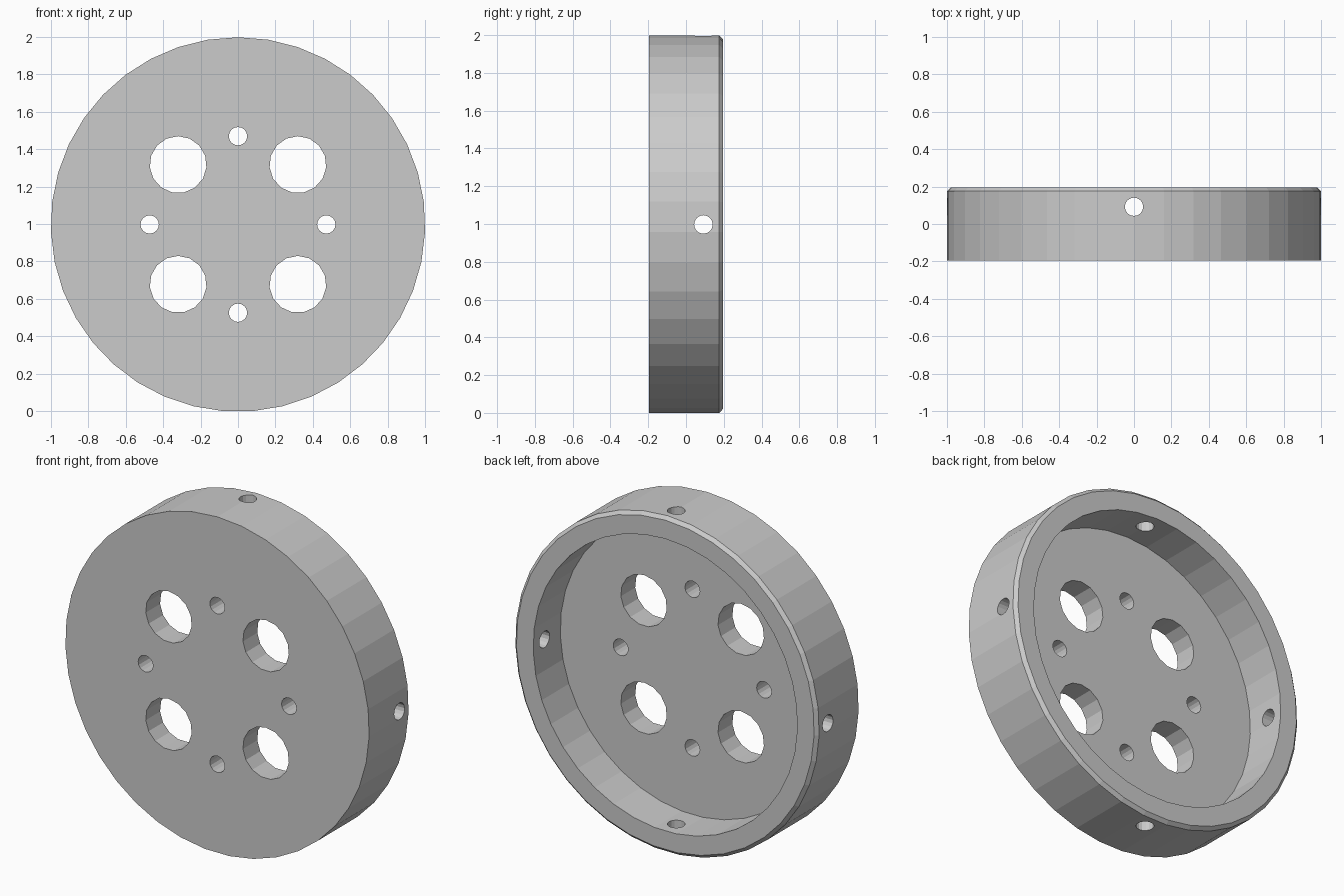
import bpy, bmesh, math
from mathutils import Matrix, Vector

if "Cube" in bpy.data.objects:
    bpy.data.objects.remove(bpy.data.objects["Cube"])

SIDES = 39
R = 1.0008
ZC = R * math.cos(math.pi / SIDES)      # flat facet rests on the ground

grey = bpy.data.materials.new("plain grey")
grey.diffuse_color = (0.6, 0.6, 0.6, 1)
grey.use_nodes = True
grey.node_tree.nodes["Principled BSDF"].inputs["Base Color"].default_value = grey.diffuse_color


def make_object(name, bm):
    bmesh.ops.recalc_face_normals(bm, faces=bm.faces)
    mesh = bpy.data.meshes.new(name)
    bm.to_mesh(mesh)
    bm.free()
    mesh.materials.append(grey)
    obj = bpy.data.objects.new(name, mesh)
    bpy.context.collection.objects.link(obj)
    return obj


# Dish body: lathed cup profile (radius, y), open at the back with a chamfered rim
profile = [(R, -0.195), (R, 0.176), (R - 0.02, 0.195), (0.87, 0.195), (0.87, -0.06)]
bm = bmesh.new()
rings = []
for r, y in profile:
    ring = []
    for k in range(SIDES):
        a = 2 * math.pi * k / SIDES
        ring.append(bm.verts.new((r * math.sin(a), y, ZC + r * math.cos(a))))
    rings.append(ring)
for lo, hi in zip(rings, rings[1:]):
    for k in range(SIDES):
        n = (k + 1) % SIDES
        bm.faces.new((lo[k], lo[n], hi[n], hi[k]))
bm.faces.new(rings[0])
bm.faces.new(rings[-1])
body = make_object("flange_cup", bm)

# Hole cutters
bm = bmesh.new()


def drill(center, radius, depth, sides, rotation):
    bmesh.ops.create_cone(bm, cap_ends=True, segments=sides, radius1=radius,
                          radius2=radius, depth=depth,
                          matrix=Matrix.Translation(center) @ rotation)


along_y = Matrix.Rotation(math.pi / 2, 4, 'X')
along_x = Matrix.Rotation(math.pi / 2, 4, 'Y')
along_z = Matrix.Identity(4)

# Four large holes through the plate
for sx in (-1, 1):
    for sz in (-1, 1):
        drill(Vector((0.32 * sx, -0.13, ZC + 0.32 * sz)), 0.152, 0.3, 15, along_y)

# Four small plate holes and four radial holes through the rim
for dx, dz in ((1, 0), (-1, 0), (0, 1), (0, -1)):
    drill(Vector((0.472 * dx, -0.13, ZC + 0.472 * dz)), 0.049, 0.3, 16, along_y)
    drill(Vector((0.94 * dx, 0.092, ZC + 0.94 * dz)), 0.049, 0.3, 16,
          along_x if dx else along_z)
cutter = make_object("hole_cutter", bm)
cutter.hide_render = True

# Cut the holes, then discard the cutter
cut = body.modifiers.new("holes", 'BOOLEAN')
cut.operation = 'DIFFERENCE'
cut.solver = 'EXACT'
cut.object = cutter
bpy.context.view_layer.objects.active = body
bpy.ops.object.modifier_apply(modifier=cut.name)
bpy.data.objects.remove(cutter, do_unlink=True)
